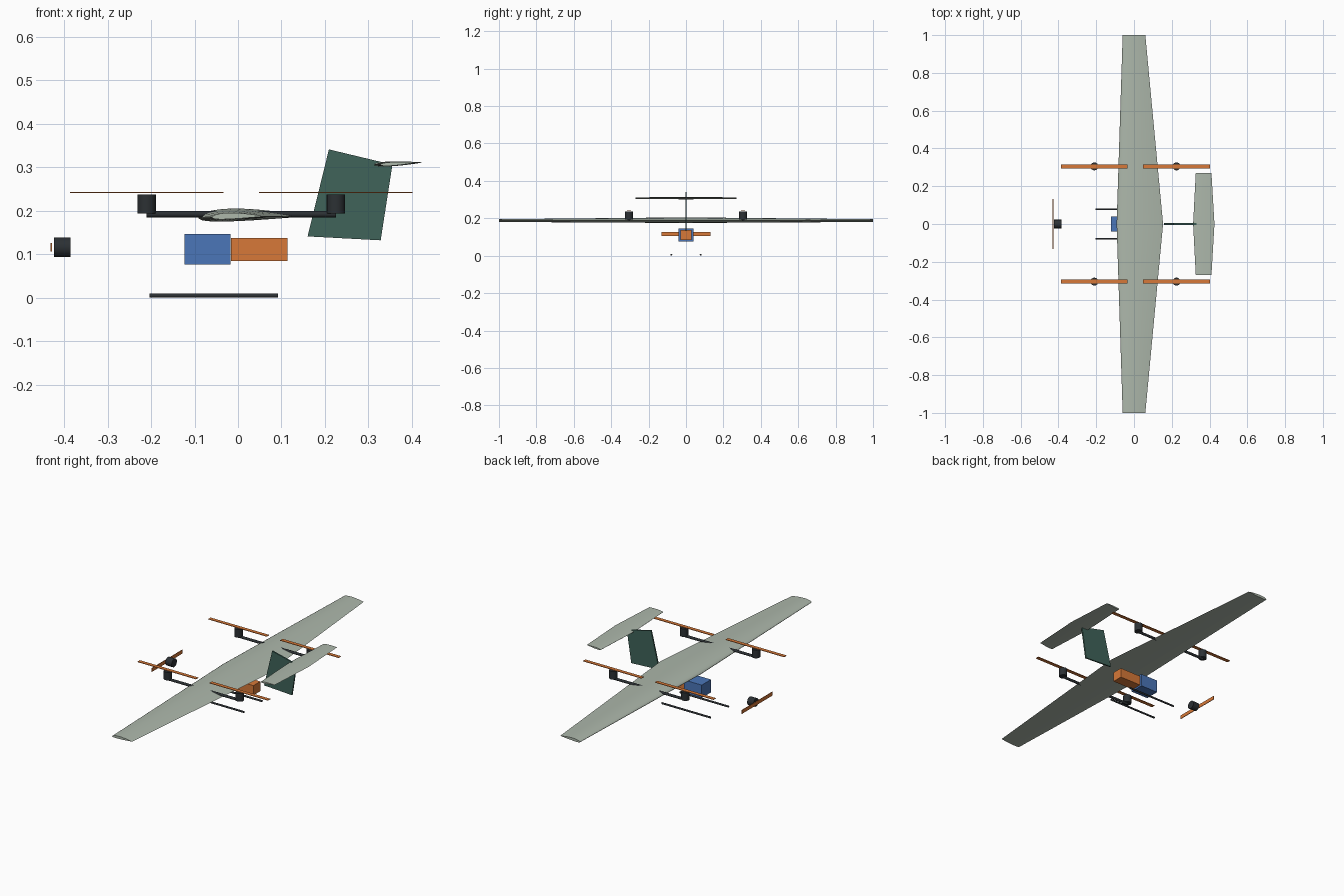
import bpy, bmesh, math
from mathutils import Matrix

if "Cube" in bpy.data.objects:
    bpy.data.objects.remove(bpy.data.objects["Cube"])


def material(name, rgb):
    m = bpy.data.materials.new(name)
    m.diffuse_color = (*rgb, 1)
    m.use_nodes = True
    m.node_tree.nodes["Principled BSDF"].inputs["Base Color"].default_value = m.diffuse_color
    return m


PALE = material("pale_skin", (0.42, 0.48, 0.41))
GREEN = material("fin_green", (0.05, 0.125, 0.10))
DARK = material("dark_parts", (0.025, 0.03, 0.034))
ORANGE = material("orange_parts", (0.68, 0.19, 0.04))
BLUE = material("blue_parts", (0.07, 0.18, 0.48))


def finish(bm, name, mat, smooth=False):
    bmesh.ops.recalc_face_normals(bm, faces=bm.faces)
    mesh = bpy.data.meshes.new(name)
    bm.to_mesh(mesh)
    bm.free()
    obj = bpy.data.objects.new(name, mesh)
    bpy.context.collection.objects.link(obj)
    mesh.materials.append(mat)
    if smooth:
        bpy.ops.object.select_all(action='DESELECT')
        obj.select_set(True)
        bpy.context.view_layer.objects.active = obj
        bpy.ops.object.shade_smooth_by_angle(angle=math.radians(35))
    return obj


def box(name, center, size, mat):
    bm = bmesh.new()
    bmesh.ops.create_cube(bm, size=1, matrix=Matrix.Translation(center) @ Matrix.Diagonal((*size, 1)))
    return finish(bm, name, mat)


def rod(name, center, radius, length, mat, axis='X', sides=24):
    bm = bmesh.new()
    turn = Matrix.Rotation(math.pi / 2, 4, 'Y') if axis == 'X' else Matrix()
    bmesh.ops.create_cone(bm, cap_ends=True, segments=sides, radius1=radius, radius2=radius,
                          depth=length, matrix=Matrix.Translation(center) @ turn)
    return finish(bm, name, mat, True)


def airfoil(thick, camber, n=16):
    # closed section from trailing edge over the top to the nose and back underneath
    def half(x, side):
        t = 5 * thick * (0.2969 * math.sqrt(x) - 0.126 * x - 0.3516 * x**2 + 0.2843 * x**3 - 0.1036 * x**4)
        p = 0.4
        c = camber / p**2 * (2*p*x - x*x) if x < p else camber / (1-p)**2 * (1 - 2*p + 2*p*x - x*x)
        return (x, c + side * t)
    xs = [(1 - math.cos(math.pi * i / n)) / 2 for i in range(n + 1)]
    return [half(x, 1) for x in reversed(xs)] + [half(x, -1) for x in xs[1:-1]]


def lifting_surface(name, section, half_span, root, tip, z_le, z_te):
    # root and tip are (leading x, trailing x); the panel tapers both ways from the middle
    bm = bmesh.new()
    rings = []
    for y, (a, b) in ((-half_span, tip), (0, root), (half_span, tip)):
        rings.append([bm.verts.new((a + (b - a) * x, y, z_le + (z_te - z_le) * x + (b - a) * z))
                      for x, z in section])
    n = len(section)
    for r, s in zip(rings, rings[1:]):
        for i in range(n):
            bm.faces.new((r[i], r[(i + 1) % n], s[(i + 1) % n], s[i]))
    bm.faces.new(rings[0])
    bm.faces.new(rings[-1])
    return finish(bm, name, PALE, True)


# Wing and tailplane
lifting_surface("wing", airfoil(0.12, 0.02), 1.0, (-0.092, 0.154), (-0.06, 0.06), 0.185, 0.187)
lifting_surface("tailplane", airfoil(0.10, 0.0), 0.27, (0.313, 0.426), (0.327, 0.41), 0.306, 0.311)

# Swept vertical fin
bm = bmesh.new()
face = bm.faces.new([bm.verts.new((x, -0.004, z)) for x, z in
                     ((0.16, 0.141), (0.328, 0.132), (0.355, 0.306), (0.209, 0.341))])
ext = bmesh.ops.extrude_face_region(bm, geom=[face])
bmesh.ops.translate(bm, vec=(0, 0.008, 0), verts=[v for v in ext["geom"] if isinstance(v, bmesh.types.BMVert)])
finish(bm, "vertical_fin", GREEN)

# Lift booms, motors, propellers and skids on both sides
for side, s in (("left", -1), ("right", 1)):
    y = 0.305 * s
    rod(f"boom_{side}", (0.0075, y, 0.192), 0.007, 0.435, DARK, sides=16)
    for end, x in (("front", -0.21), ("rear", 0.225)):
        rod(f"lift_motor_{end}_{side}", (x, y, 0.2155), 0.021, 0.044, DARK, 'Z')
        box(f"lift_propeller_{end}_{side}", (x, y, 0.242), (0.353, 0.02, 0.003), ORANGE)
    rod(f"skid_{side}", (-0.056, 0.078 * s, 0.005), 0.005, 0.295, DARK, sides=16)

# Nose motor and propeller
rod("nose_motor", (-0.404, 0, 0.116), 0.0225, 0.038, DARK)
box("nose_propeller", (-0.429, 0, 0.116), (0.003, 0.264, 0.02), ORANGE)

# Battery and payload boxes
box("battery", (-0.07, 0, 0.111), (0.106, 0.08, 0.07), BLUE)
box("payload", (0.049, 0, 0.1105), (0.13, 0.06, 0.053), ORANGE)
